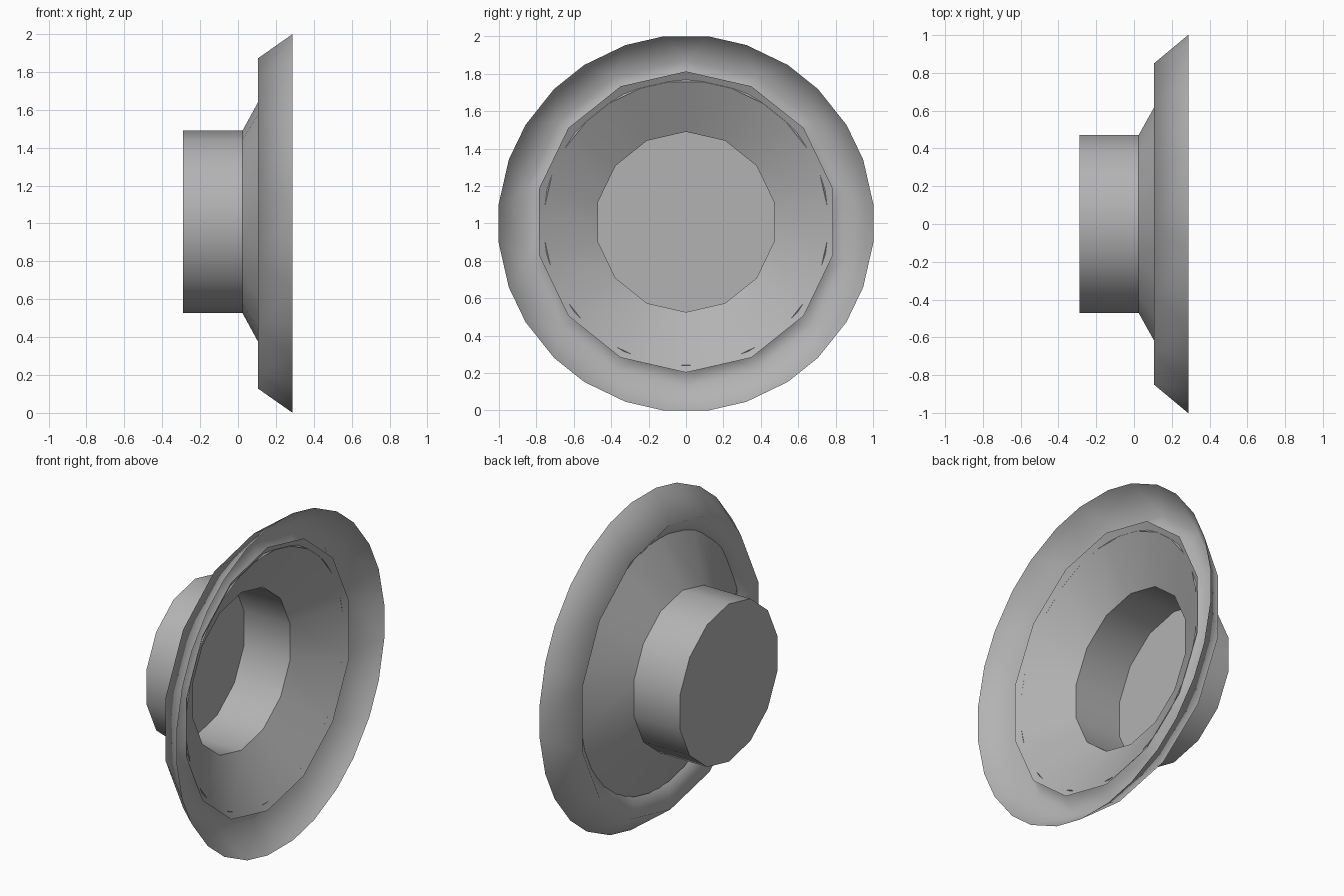
import bpy, bmesh, math

if "Cube" in bpy.data.objects:
    bpy.data.objects.remove(bpy.data.objects["Cube"])

SIDES = 14
STEP = 2 * math.pi / SIDES


def ring(bm, x, r, zc, cut=0.0):
    """Ring around the x axis; cut > 0 splits every corner into two."""
    verts = []
    for k in range(SIDES):
        for d in ((-cut, cut) if cut else (0,)):
            a = k * STEP + math.radians(d)
            verts.append(bm.verts.new((x, r * math.sin(a), zc + r * math.cos(a))))
    return verts


def finish(bm, name, angle):
    bmesh.ops.recalc_face_normals(bm, faces=bm.faces)
    me = bpy.data.meshes.new(name)
    bm.to_mesh(me)
    bm.free()
    ob = bpy.data.objects.new(name, me)
    bpy.context.collection.objects.link(ob)
    bpy.ops.object.select_all(action='DESELECT')
    ob.select_set(True)
    bpy.context.view_layer.objects.active = ob
    bpy.ops.object.shade_smooth_by_angle(angle=math.radians(angle))
    return ob


# Closed-back hub opening into the cone
bm = bmesh.new()
rings = [ring(bm, x, r, 1.008) for x, r in ((-0.289, 0.482), (0.024, 0.482), (0.2, 0.805))]
bm.faces.new(rings[0])
for a, b in zip(rings, rings[1:]):
    for i in range(SIDES):
        j = (i + 1) % SIDES
        bm.faces.new((a[i], a[j], b[j], b[i]))
finish(bm, "hub_and_cone", 40)

# Rolled rim: V profile, 14-sided ridge at the back, 28-sided free edges
bm = bmesh.new()
ridge = ring(bm, 0.106, 0.872, 1.0)
for x, r in ((0.288, 1.007), (0.183, 0.762)):
    edge = ring(bm, x, r, 1.0, cut=7.0)
    for i in range(SIDES):
        j = (i + 1) % SIDES
        bm.faces.new((ridge[i], edge[2 * i], edge[2 * i + 1]))
        bm.faces.new((ridge[i], edge[2 * i + 1], edge[2 * j], ridge[j]))
finish(bm, "rim", 180)

# Mid-grey finish
mat = bpy.data.materials.new("grey")
mat.diffuse_color = (0.45, 0.45, 0.45, 1)
mat.use_nodes = True
mat.node_tree.nodes["Principled BSDF"].inputs["Base Color"].default_value = mat.diffuse_color
for ob in bpy.context.collection.objects:
    ob.data.materials.append(mat)
